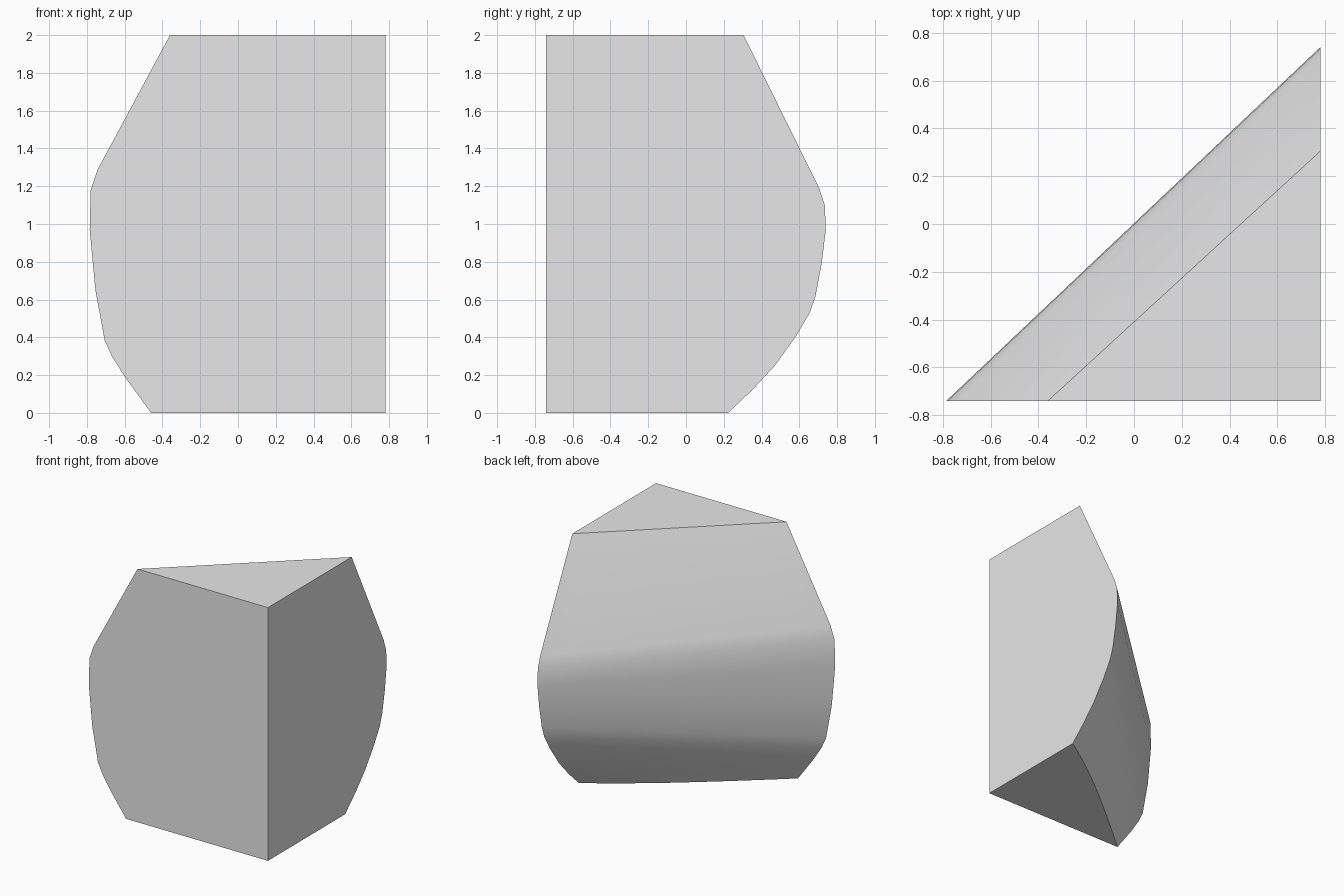
import bpy
import bmesh

cube = bpy.data.objects.get("Cube")
if cube:
    bpy.data.objects.remove(cube, do_unlink=True)

FRONT_Y, SIDE_X, TOP = -0.74, 0.78, 2.0
STEPS = 12

# Matching stations: front edge (x, z), side edge (y, z); the last ones run below the base
stations = [
    ((-0.36, 2.0), (0.305, 2.0)),
    ((-0.745, 1.285), (0.705, 1.19)),
    ((-0.78, 1.18), (0.735, 1.10)),
    ((-0.785, 0.97), (0.74, 0.97)),
    ((-0.755, 0.65), (0.718, 0.79)),
    ((-0.705, 0.38), (0.685, 0.615)),
    ((-0.665, 0.295), (0.655, 0.53)),
    ((-0.595, 0.185), (0.585, 0.41)),
    ((-0.46, 0.0), (0.47, 0.25)),
    ((-0.36, -0.15), (0.35, 0.12)),
    ((-0.22, -0.35), (0.17, -0.05)),
]

bm = bmesh.new()

# Ruled back surface between the two edge profiles
rows = []
for (fx, fz), (sy, sz) in stations:
    row = []
    for i in range(STEPS + 1):
        t = i / STEPS
        row.append(bm.verts.new((fx + (SIDE_X - fx) * t,
                                 FRONT_Y + (sy - FRONT_Y) * t,
                                 fz + (sz - fz) * t)))
    rows.append(row)
for upper, lower in zip(rows, rows[1:]):
    for i in range(STEPS):
        face = bm.faces.new((upper[i], upper[i + 1], lower[i + 1], lower[i]))
        face.smooth = True

# Trim at the flat base
bmesh.ops.bisect_plane(bm, geom=bm.verts[:] + bm.edges[:] + bm.faces[:], dist=1e-5,
                       plane_co=(0, 0, 0), plane_no=(0, 0, 1), clear_inner=True)

# Flat front, side, top and base faces around the square corner
skin = bm.verts[:]
corner_top = bm.verts.new((SIDE_X, FRONT_Y, TOP))
corner_base = bm.verts.new((SIDE_X, FRONT_Y, 0))


def cap(axis, value, sort_axis, corners):
    edge = [v for v in skin if abs(v.co[axis] - value) < 1e-4]
    edge.sort(key=lambda v: v.co[sort_axis])
    bm.faces.new(edge + corners)


cap(1, FRONT_Y, 2, [corner_top, corner_base])
cap(0, SIDE_X, 2, [corner_top, corner_base])
cap(2, TOP, 0, [corner_top])
cap(2, 0, 0, [corner_base])
bmesh.ops.recalc_face_normals(bm, faces=bm.faces[:])

mesh = bpy.data.meshes.new("corner_block")
bm.to_mesh(mesh)
bm.free()
block = bpy.data.objects.new("corner_block", mesh)
bpy.context.collection.objects.link(block)

# Plain grey material
grey = bpy.data.materials.new("light_grey")
grey.use_nodes = True
colour = (0.8, 0.8, 0.8, 1)
grey.diffuse_color = colour
grey.node_tree.nodes["Principled BSDF"].inputs["Base Color"].default_value = colour
mesh.materials.append(grey)

bpy.ops.object.select_all(action='DESELECT')
block.select_set(True)
bpy.context.view_layer.objects.active = block
bpy.ops.object.shade_smooth_by_angle(angle=0.6)
